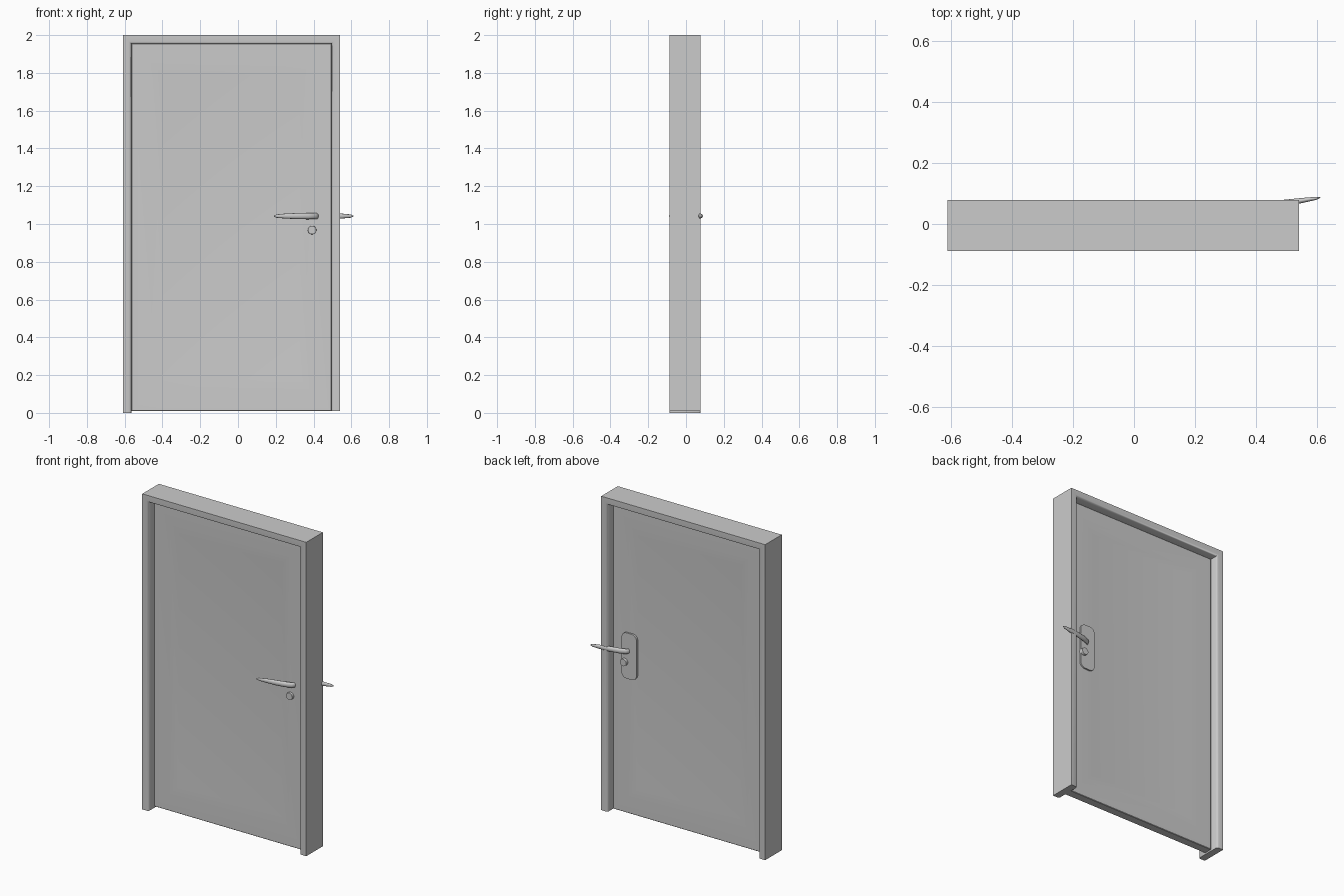
import bpy, bmesh, math
from mathutils import Vector, Matrix

if "Cube" in bpy.data.objects:
    bpy.data.objects.remove(bpy.data.objects["Cube"])


def make_object(name, bm, angle=40):
    bmesh.ops.recalc_face_normals(bm, faces=bm.faces[:])
    mesh = bpy.data.meshes.new(name)
    bm.to_mesh(mesh)
    bm.free()
    ob = bpy.data.objects.new(name, mesh)
    bpy.context.collection.objects.link(ob)
    bpy.context.view_layer.objects.active = ob
    ob.select_set(True)
    bpy.ops.object.shade_smooth_by_angle(angle=math.radians(angle))
    ob.select_set(False)
    return ob


def box(bm, lo, hi):
    lo, hi = Vector(lo), Vector(hi)
    m = Matrix.Translation((lo + hi) / 2) @ Matrix.Diagonal((*(hi - lo), 1))
    return bmesh.ops.create_cube(bm, size=1, matrix=m)


# Frame: one rounded profile (inset, y) swept up, over and down with mitred corners
profile = [(0, -.088), (.034, -.088), (.041, -.085), (.045, -.078),
           (.045, .068), (.041, .075), (.034, .078), (0, .078)]
path = [(-.61, 0, 1, 0), (-.61, 2, 1, -1), (.54, 2, -1, -1), (.54, .01, -1, 0)]
bm = bmesh.new()
rings = [[bm.verts.new((x + dx * i, y, z + dz * i)) for i, y in profile]
         for x, z, dx, dz in path]
n = len(profile)
for a, b in zip(rings, rings[1:]):
    for i in range(n):
        j = (i + 1) % n
        bm.faces.new((a[i], a[j], b[j], b[i]))
bm.faces.new(rings[0])
bm.faces.new(rings[-1])
make_object("door_frame", bm)

# Door leaf: slab with a shallow, softly shaded recessed panel on both faces
bm = bmesh.new()
box(bm, (-.565, -.03, .01), (.495, .02, 1.956))
for side in (-1, 1):
    face = next(f for f in bm.faces if f.normal.y * side > .9)
    for thickness, depth in ((.004, .003), (.15, 0), (.085, -.005)):
        bmesh.ops.inset_region(bm, faces=[face], thickness=thickness, depth=depth)
make_object("door_leaf", bm)


# Handle set, built around the spindle axis for the back of the door
def handle_set(side, turn):
    place = Matrix.Translation((.40, 0, 0)) @ Matrix.Rotation(turn, 4, 'Z')

    # Backplate with rounded corners
    bm = bmesh.new()
    box(bm, (-.075, .005, .865), (.03, .032, 1.155))
    edges = [e for e in bm.edges
             if abs((e.verts[0].co - e.verts[1].co).normalized().y) > .9]
    bmesh.ops.bevel(bm, geom=edges, offset=.035, segments=6, profile=.5, affect='EDGES')
    bm.transform(place)
    make_object(side + "_backplate", bm)

    # Lock cylinder
    bm = bmesh.new()
    bmesh.ops.create_cone(bm, cap_ends=True, segments=24, radius1=.024, radius2=.022,
                          depth=.035, matrix=Matrix.Translation((.008, .03, .968))
                          @ Matrix.Rotation(-math.pi / 2, 4, 'X'))
    bm.transform(place)
    make_object(side + "_lock_cylinder", bm)

    # Lever: tapered oval sections (x, y, half depth, half height) along a curved path
    bm = bmesh.new()
    sections = [(-.03, .015, .008, .015), (-.01, .042, .011, .016),
                (.03, .056, .011, .017), (.09, .068, .011, .016),
                (.15, .077, .008, .013), (.195, .084, .005, .009),
                (.21, .087, .0015, .003)]
    rings = []
    for x, y, ry, rz in sections:
        angles = [math.tau * k / 12 for k in range(12)]
        rings.append([bm.verts.new((x - .3 * ry * math.cos(a), y + ry * math.cos(a),
                                    1.042 + rz * math.sin(a))) for a in angles])
    for a, b in zip(rings, rings[1:]):
        for i in range(12):
            j = (i + 1) % 12
            bm.faces.new((a[i], a[j], b[j], b[i]))
    bm.faces.new(rings[0])
    bm.faces.new(rings[-1])
    bm.transform(place)
    make_object(side + "_lever", bm, 60)


handle_set("back", 0)
handle_set("front", math.pi)
